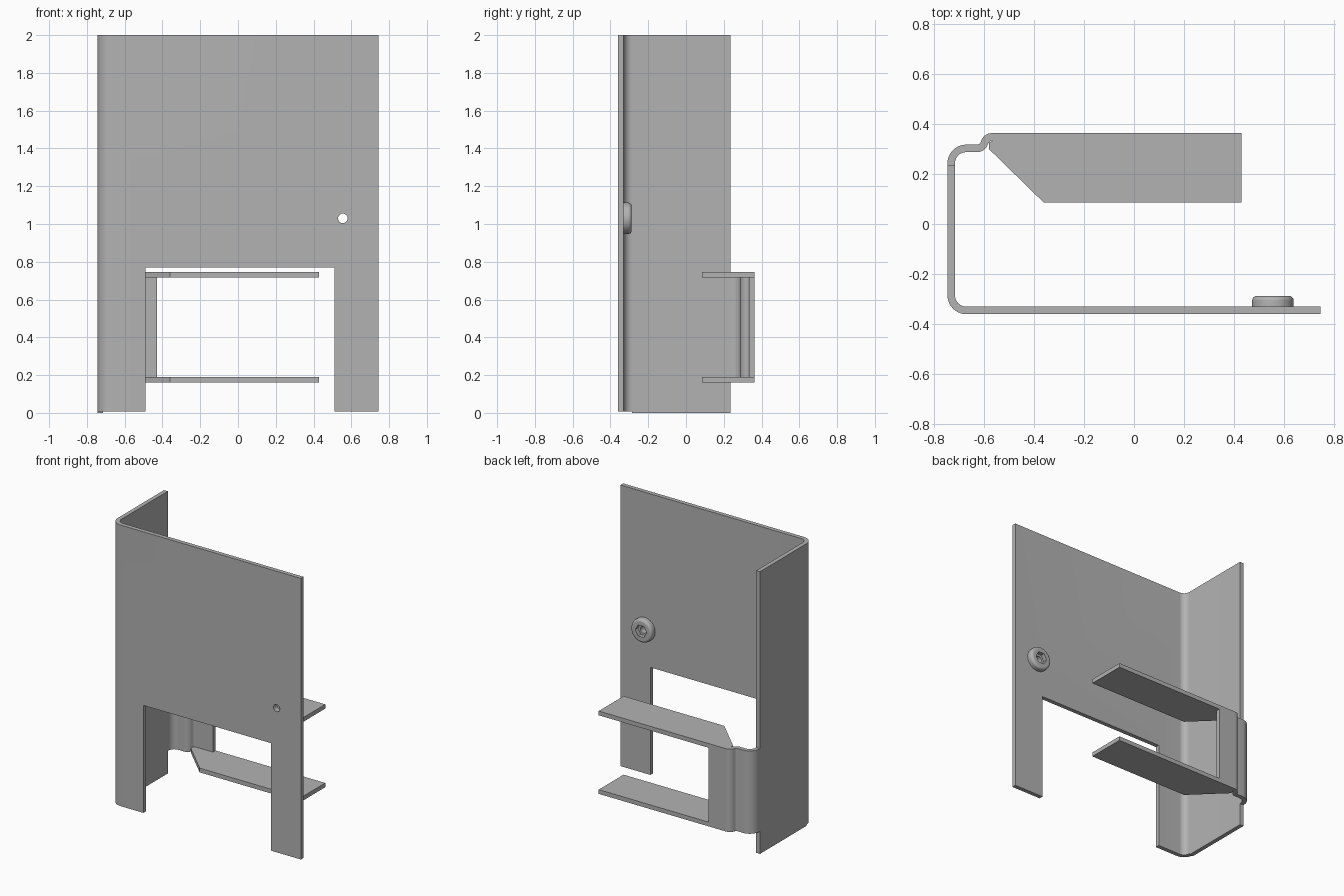
import bpy, bmesh, math
from mathutils import Vector

cube = bpy.data.objects.get("Cube")
if cube:
    bpy.data.objects.remove(cube, do_unlink=True)

steel = bpy.data.materials.new("grey steel")
steel.use_nodes = True
grey = (0.448, 0.448, 0.448, 1)
steel.diffuse_color = grey
steel.node_tree.nodes["Principled BSDF"].inputs["Base Color"].default_value = grey

T = 0.03  # sheet thickness


def make_object(name, bm):
    bmesh.ops.recalc_face_normals(bm, faces=bm.faces)
    mesh = bpy.data.meshes.new(name)
    bm.to_mesh(mesh)
    bm.free()
    mesh.materials.append(steel)
    ob = bpy.data.objects.new(name, mesh)
    bpy.context.collection.objects.link(ob)
    return ob


def prism(name, outline, z0, z1):
    bm = bmesh.new()
    base = bm.faces.new([bm.verts.new((p[0], p[1], z0)) for p in outline])
    top = bmesh.ops.extrude_face_region(bm, geom=[base])["geom"]
    bmesh.ops.translate(bm, vec=(0, 0, z1 - z0),
                        verts=[v for v in top if isinstance(v, bmesh.types.BMVert)])
    return make_object(name, bm)


def box(name, x0, x1, y0, y1, z0, z1):
    return prism(name, [(x0, y0), (x1, y0), (x1, y1), (x0, y1)], z0, z1)


def fillet(path, radii, steps=10):
    """Round each inner corner of a path with its own radius."""
    pts = [Vector(p) for p in path]
    out = [pts[0]]
    for a, b, c, r in zip(pts, pts[1:], pts[2:], radii):
        d1, d2 = (b - a).normalized(), (c - b).normalized()
        turn = d1.angle_signed(d2)
        side = 1 if d1.x * d2.y - d1.y * d2.x > 0 else -1
        start = b - d1 * r * math.tan(abs(turn) / 2)
        normal = Vector((-d1.y, d1.x)) * side
        for i in range(steps + 1):
            t = abs(turn) * i / steps
            out.append(start + d1 * r * math.sin(t) + normal * r * (1 - math.cos(t)))
    return out + [pts[-1]]


def sheet(name, path, radii, z0, z1):
    """Bent sheet of constant thickness following a rounded centre line."""
    pts = fillet(path, radii)
    left, right = [], []
    for i, p in enumerate(pts):
        d1 = (p - pts[max(i - 1, 0)]).normalized()
        d2 = (pts[min(i + 1, len(pts) - 1)] - p).normalized()
        d = (d1 + d2).normalized()
        n = Vector((-d.y, d.x)) * T / 2
        left.append(p + n)
        right.append(p - n)
    return prism(name, left + right[::-1], z0, z1)


def cut(ob, cutter):
    cutter.hide_render = True
    mod = ob.modifiers.new("cut", "BOOLEAN")
    mod.operation = "DIFFERENCE"
    mod.solver = "EXACT"
    mod.object = cutter
    bpy.context.view_layer.objects.active = ob
    bpy.ops.object.modifier_apply(modifier=mod.name)
    bpy.data.objects.remove(cutter, do_unlink=True)


def lathe_y(name, rings, x, z, closed=False):
    """Rings of (radius, y, is_hexagon) around a y axis."""
    n = 48
    bm = bmesh.new()
    loops = []
    for r, y, hexagon in rings:
        loop = []
        for i in range(n):
            a = math.tau * i / n
            k = math.cos(math.pi / 6) / math.cos(a % (math.pi / 3) - math.pi / 6) if hexagon else 1
            loop.append(bm.verts.new((x + r * k * math.cos(a), y, z + r * k * math.sin(a))))
        loops.append(loop)
    pairs = list(zip(loops, loops[1:]))
    if closed:
        pairs.append((loops[-1], loops[0]))
    else:
        bm.faces.new(loops[0])
        bm.faces.new(loops[-1])
    for a, b in pairs:
        for i in range(n):
            j = (i + 1) % n
            bm.faces.new((a[i], a[j], b[j], b[i]))
    return make_object(name, bm)


# Front panel and side wall bent from one sheet
panel = sheet("front_panel_and_side_wall",
              [(0.745, -0.345), (-0.73, -0.345), (-0.73, 0.235)], [0.06], 0, 2)
cut(panel, box("opening_cutter", -0.49, 0.51, -0.5, -0.2, -0.1, 0.77))
cut(panel, box("leg_trim_cutter", -1, 1, -0.5, -0.285, -0.1, 0.008))

# Screw hole
SX, SZ, BORE = 0.555, 1.03, 0.025
cut(panel, lathe_y("hole_cutter", [(BORE, -0.5, False), (BORE, -0.2, False)], SX, SZ))

# Joggled tab at the end of the side wall
Z0, Z1 = 0.16, 0.747
tab = sheet("joggled_tab",
            [(-0.73, 0.235), (-0.73, 0.302), (-0.607, 0.302), (-0.587, 0.348), (-0.565, 0.348)],
            [0.06, 0.03, 0.03], Z0, Z1)

# Back plate between the two flanges
box("back_plate", -0.565, -0.43, 0.333, 0.363, Z0 + T, Z1 - T)
flange = [(-0.565, 0.363), (-0.565, 0.333), (-0.58, 0.325), (-0.58, 0.3),
          (-0.36, 0.085), (0.43, 0.085), (0.43, 0.363)]
for name, z in (("lower_flange", Z0), ("upper_flange", Z1 - T)):
    prism(name, flange, z, z + T)

# Button head with a hexagonal socket and a through bore
R, F, BASE, TOP = 0.083, 0.018, -0.33, -0.288
rings = [(BORE, BASE, False), (R, BASE, False)]
for i in range(9):
    t = math.pi / 2 * i / 8
    rings.append((R - F + F * math.cos(t), TOP - F + F * math.sin(t), False))
rings += [(0.045, TOP, True), (0.045, BASE + 0.012, True), (BORE, BASE + 0.012, False)]
screw = lathe_y("screw_head", rings, SX, SZ, closed=True)

# Smooth bends, sharp edges
for ob in (panel, tab, screw):
    bpy.ops.object.select_all(action="DESELECT")
    ob.select_set(True)
    bpy.context.view_layer.objects.active = ob
    bpy.ops.object.shade_smooth_by_angle(angle=math.radians(30))
